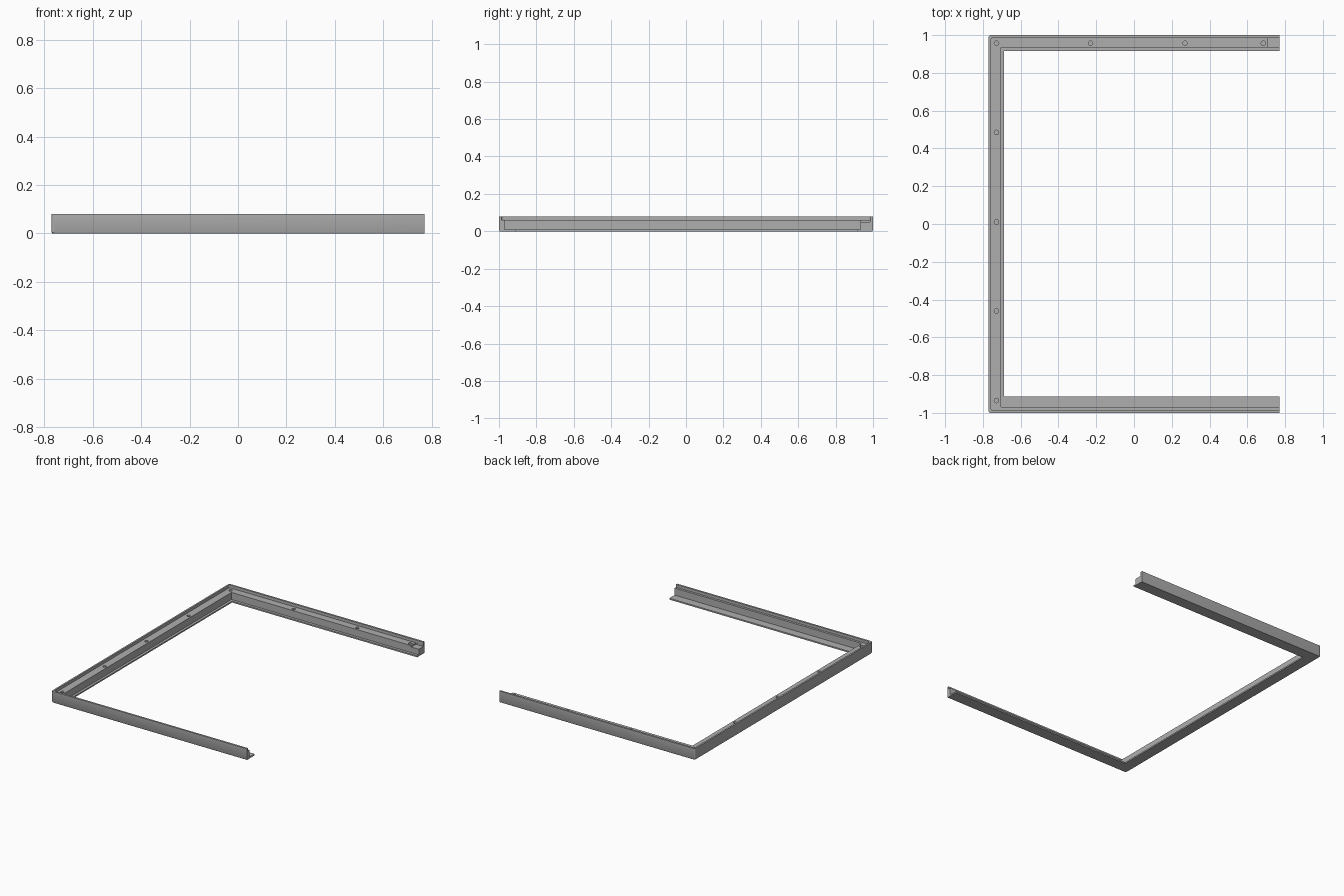
import bpy, bmesh
from mathutils import Matrix

cube = bpy.data.objects.get("Cube")
if cube:
    bpy.data.objects.remove(cube)

grey = bpy.data.materials.new("mid grey")
grey.use_nodes = True
COLOR = (0.43, 0.43, 0.43, 1)
grey.diffuse_color = COLOR
grey.node_tree.nodes["Principled BSDF"].inputs["Base Color"].default_value = COLOR

HX, HY = 0.77, 1.0
LIP, LEDGE, TOP = 0.01, 0.06, 0.08

# Section: inward offsets on the side, front and back bars, then height
section = [
    (0.003, 0.003, 0.003, 0), (0, 0, 0, 0.006), (0, 0, 0, TOP),
    (0.012, 0.014, 0.014, TOP), (0.012, 0.014, 0.014, LEDGE),
    (0.065, 0.03, 0.066, LEDGE), (0.065, 0.03, 0.066, LIP),
    (0.082, 0.088, 0.085, LIP), (0.082, 0.088, 0.085, 0),
]


def make_object(name, bm):
    bmesh.ops.recalc_face_normals(bm, faces=bm.faces)
    mesh = bpy.data.meshes.new(name)
    bm.to_mesh(mesh)
    bm.free()
    mesh.materials.append(grey)
    obj = bpy.data.objects.new(name, mesh)
    bpy.context.collection.objects.link(obj)
    return obj


# Three-sided frame swept along the mitred path
bm = bmesh.new()
rings = [[], [], [], []]
for side, front, back, z in section:
    path = [(HX, -HY + front), (-HX + side, -HY + front),
            (-HX + side, HY - back), (HX, HY - back)]
    for ring, (x, y) in zip(rings, path):
        ring.append(bm.verts.new((x, y, z)))
n = len(section)
for a, b in zip(rings, rings[1:]):
    for i in range(n):
        j = (i + 1) % n
        bm.faces.new((a[i], a[j], b[j], b[i]))
bm.faces.new(rings[0])
bm.faces.new(rings[-1])

# Rounded outer corners
corner_edges = [e for e in bm.edges
                if all(v.co.x < -0.75 and abs(v.co.y) > 0.98 for v in e.verts)
                and abs(e.verts[0].co.z - e.verts[1].co.z) > 0.004]
bmesh.ops.bevel(bm, geom=corner_edges, offset=0.012, segments=4,
                profile=0.5, affect='EDGES')
frame = make_object("frame", bm)

# Screw holes in the ledge
hole_spots = [(-0.728, y) for y in (-0.935, -0.46, 0.01, 0.485, 0.957)]
hole_spots += [(x, 0.957) for x in (-0.23, 0.27, 0.685)]
bm = bmesh.new()
for x, y in hole_spots:
    bmesh.ops.create_cone(bm, cap_ends=True, segments=20, radius1=0.012,
                          radius2=0.012, depth=0.06,
                          matrix=Matrix.Translation((x, y, 0.05)))
holes = make_object("hole_cutter", bm)

# Shallow pocket at the open end of the back bar
bm = bmesh.new()
bmesh.ops.create_cube(bm, size=1, matrix=Matrix.Translation((0.76, 0.958, 0.07))
                      @ Matrix.Diagonal((0.1, 0.054, 0.04, 1)))
pocket = make_object("pocket_cutter", bm)

for cutter in (holes, pocket):
    cutter.hide_render = True
    cutter.hide_viewport = True
    mod = frame.modifiers.new(cutter.name, 'BOOLEAN')
    mod.operation = 'DIFFERENCE'
    mod.solver = 'EXACT'
    mod.object = cutter

bpy.ops.object.select_all(action='DESELECT')
frame.select_set(True)
bpy.context.view_layer.objects.active = frame
for mod in list(frame.modifiers):
    bpy.ops.object.modifier_apply(modifier=mod.name)
for cutter in (holes, pocket):
    bpy.data.objects.remove(cutter)
bpy.ops.object.shade_smooth_by_angle()
